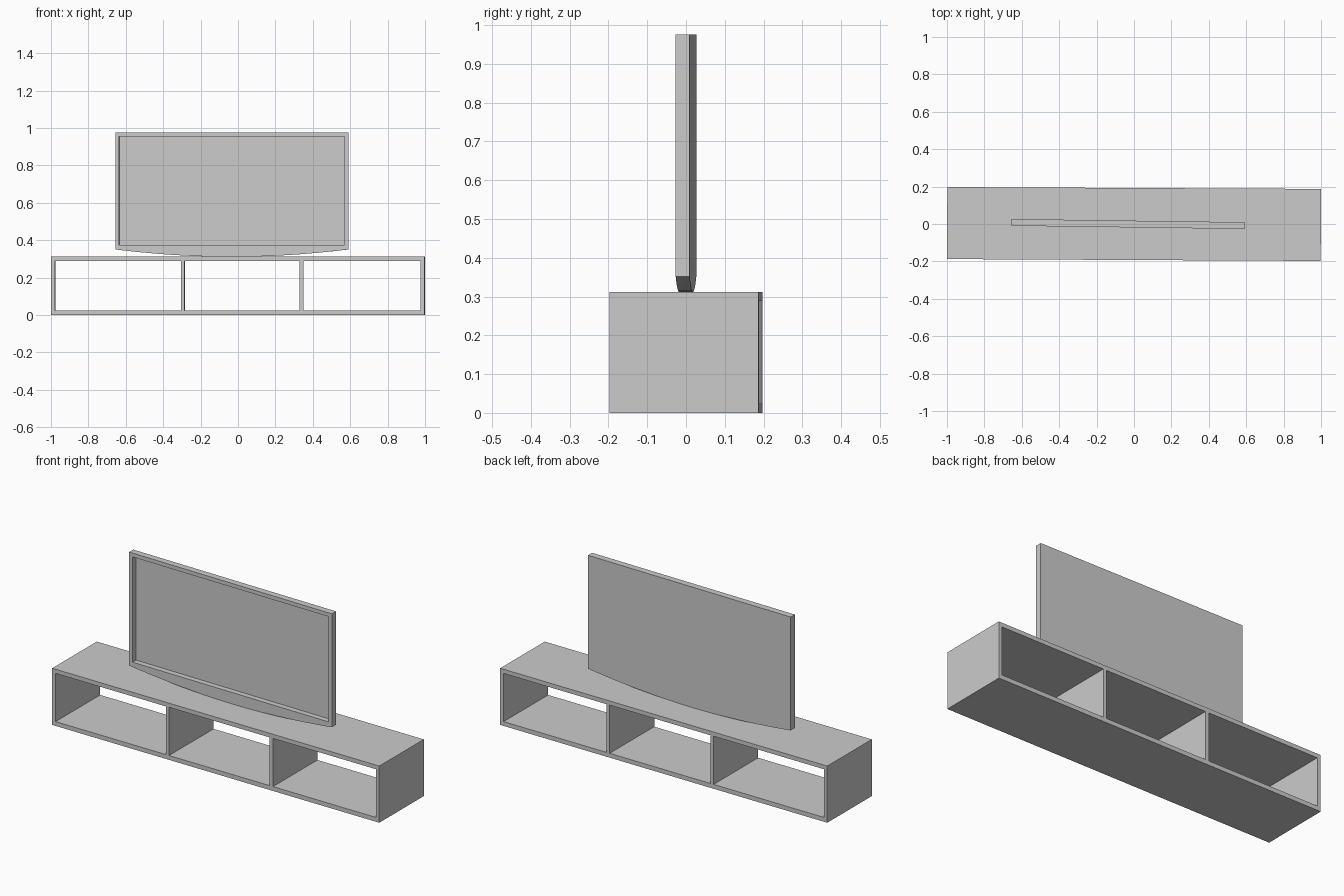
import bpy
import bmesh

cube = bpy.data.objects.get("Cube")
if cube:
    bpy.data.objects.remove(cube, do_unlink=True)

# One plain grey for everything
grey = bpy.data.materials.new("plain_grey")
grey.use_nodes = True
grey.diffuse_color = (0.6, 0.6, 0.6, 1)
grey.node_tree.nodes["Principled BSDF"].inputs["Base Color"].default_value = (0.6, 0.6, 0.6, 1)


def rect(x0, x1, z0, z1):
    return [(x0, z0), (x1, z0), (x1, z1), (x0, z1)]


def pierced_slab(name, outline, holes, depth, location, yaw, recess=None):
    """Upright slab with openings; a recess depth gives each opening a floor."""
    bm = bmesh.new()

    def ring(points, y):
        verts = [bm.verts.new((x, y, z)) for x, z in points]
        edges = [bm.edges.new((v, verts[i - 1])) for i, v in enumerate(verts)]
        return verts, edges

    def wall(a, b):
        for i in range(len(a)):
            bm.faces.new((a[i - 1], a[i], b[i], b[i - 1]))

    front, back = -depth / 2, depth / 2
    outer_front, front_edges = ring(outline, front)
    outer_back, back_edges = ring(outline, back)
    hole_floors = []
    for hole in holes:
        near, near_edges = ring(hole, front)
        far, far_edges = ring(hole, back if recess is None else front + recess)
        front_edges += near_edges
        if recess is None:
            back_edges += far_edges
        else:
            hole_floors.append(far)
        wall(near, far)
    wall(outer_front, outer_back)
    bmesh.ops.triangle_fill(bm, edges=front_edges, use_beauty=True, normal=(0, -1, 0))
    if recess is None:
        bmesh.ops.triangle_fill(bm, edges=back_edges, use_beauty=True, normal=(0, 1, 0))
    else:
        bm.faces.new(outer_back)
        for far in hole_floors:
            bm.faces.new(far)
    bmesh.ops.recalc_face_normals(bm, faces=bm.faces[:])

    mesh = bpy.data.meshes.new(name)
    bm.to_mesh(mesh)
    bm.free()
    mesh.materials.append(grey)
    obj = bpy.data.objects.new(name, mesh)
    obj.location = location
    obj.rotation_euler.z = yaw
    bpy.context.collection.objects.link(obj)
    return obj


# Long low cabinet with three compartments open front to back
cabinet_top = 0.312
bays = [(-0.978, -0.305), (-0.285, 0.33), (0.35, 0.978)]
pierced_slab("cabinet", rect(-0.999, 0.999, 0, cabinet_top),
             [rect(a, b, 0.024, 0.289) for a, b in bays],
             0.385, (0, 0, 0), -0.005)

# Television: bowed lower edge, deeply recessed screen
half, sag, steps = 0.623, 0.039, 24
bow = []
for i in range(steps + 1):
    t = 2 * i / steps - 1
    bow.append((half * t, cabinet_top + sag * t * t))
outline = bow + [(half, 0.975), (-half, 0.975)]
pierced_slab("television", outline, [rect(-0.602, 0.602, 0.375, 0.954)],
             0.036, (-0.033, 0, 0), -0.0137, recess=0.03)
